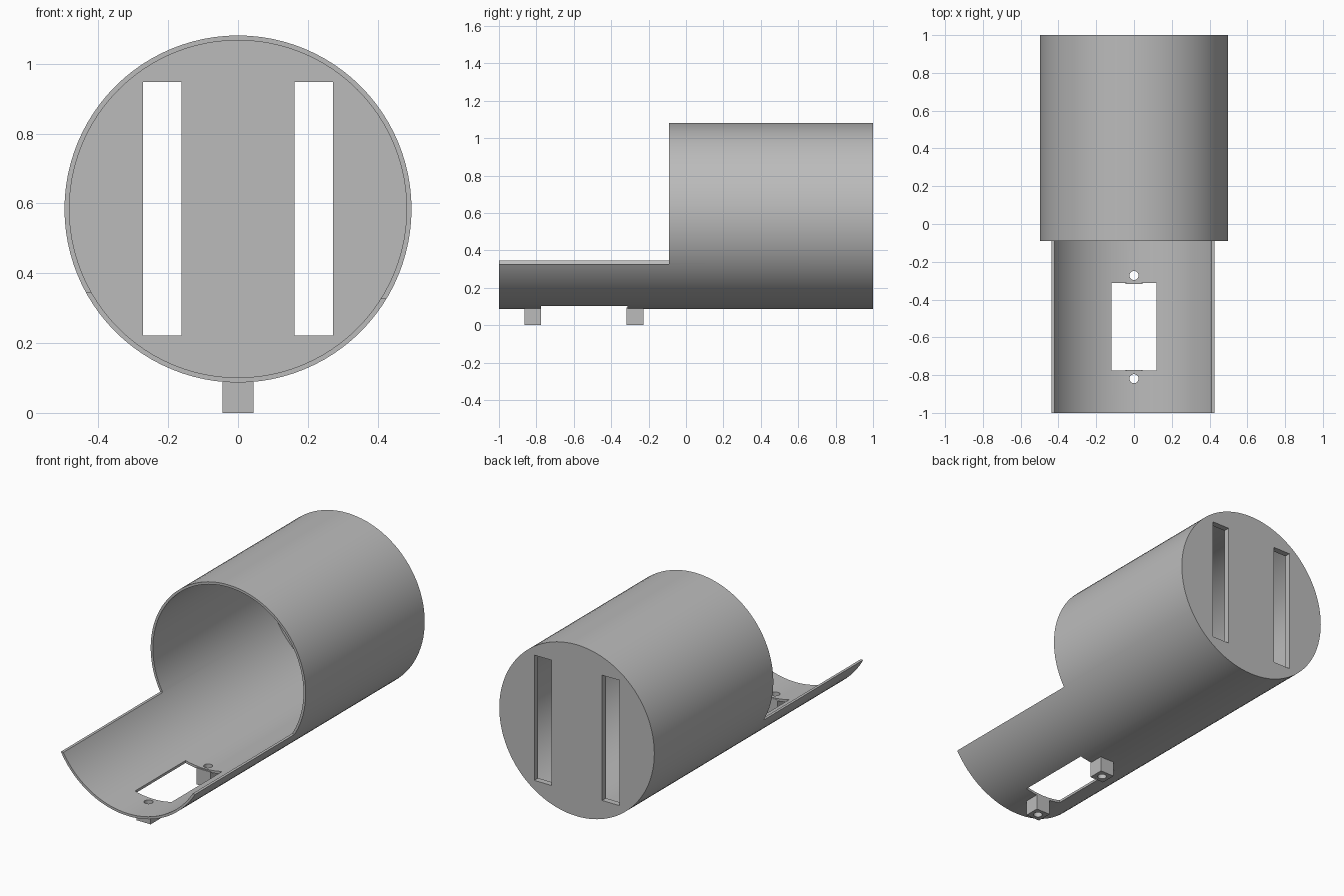
import bpy
import math

cube = bpy.data.objects.get("Cube")
if cube:
    bpy.data.objects.remove(cube, do_unlink=True)

AXIS_Z = 0.584
OUTER_R, INNER_R = 0.497, 0.483

grey = bpy.data.materials.new("plain grey")
grey.use_nodes = True
colour = (0.5, 0.5, 0.5, 1)
grey.diffuse_color = colour
grey.node_tree.nodes["Principled BSDF"].inputs["Base Color"].default_value = colour


def box(name, x0, x1, y0, y1, z0, z1):
    bpy.ops.mesh.primitive_cube_add(
        size=1, location=((x0 + x1) / 2, (y0 + y1) / 2, (z0 + z1) / 2))
    ob = bpy.context.object
    ob.name = name
    ob.scale = (x1 - x0, y1 - y0, z1 - z0)
    bpy.ops.object.transform_apply(location=True, rotation=True, scale=True)
    return ob


def lying_cylinder(name, radius, y0, y1):
    bpy.ops.mesh.primitive_cylinder_add(
        vertices=96, radius=radius, depth=y1 - y0,
        location=(0, (y0 + y1) / 2, AXIS_Z), rotation=(math.pi / 2, 0, 0))
    ob = bpy.context.object
    ob.name = name
    bpy.ops.object.transform_apply(location=True, rotation=True, scale=True)
    return ob


def hole_cutter(y):
    bpy.ops.mesh.primitive_cylinder_add(
        vertices=32, radius=0.024, depth=0.5, location=(0, y, 0.1))
    ob = bpy.context.object
    ob.name = "hole_cutter"
    return ob


def cut(target, cutter):
    cutter.hide_render = True
    mod = target.modifiers.new("cut", "BOOLEAN")
    mod.operation = "DIFFERENCE"
    mod.solver = "EXACT"
    mod.object = cutter
    bpy.context.view_layer.objects.active = target
    bpy.ops.object.modifier_apply(modifier=mod.name)
    bpy.data.objects.remove(cutter, do_unlink=True)


def finish(ob):
    ob.data.materials.clear()
    ob.data.materials.append(grey)
    bpy.ops.object.select_all(action="DESELECT")
    ob.select_set(True)
    bpy.context.view_layer.objects.active = ob
    bpy.ops.object.shade_smooth_by_angle(angle=math.radians(30))


# Hollow housing, closed at the back
housing = lying_cylinder("housing", OUTER_R, -1, 1)
cut(housing, lying_cylinder("bore_cutter", INNER_R, -1.2, 0.965))

# Open trough at the front, its two rims at slightly different heights
cut(housing, box("right_rim_cutter", -1, 0.2, -1.2, -0.09, 0.345, 1.5))
cut(housing, box("left_rim_cutter", 0, 1, -1.2, -0.09, 0.328, 1.5))

# Tall slots through the back wall
for side in (-1, 1):
    x = side * 0.2175
    cut(housing, box("slot_cutter", x - 0.055, x + 0.055, 0.8, 1.2, 0.222, 0.948))

# Rectangular window in the trough floor
cut(housing, box("window_cutter", -0.118, 0.118, -0.775, -0.312, -0.1, 0.3))

# Drilled mounting feet below the trough
for name, y in (("front_foot", -0.819), ("rear_foot", -0.273)):
    foot = box(name, -0.045, 0.045, y - 0.045, y + 0.045, 0, 0.095)
    cut(foot, hole_cutter(y))
    cut(housing, hole_cutter(y))
    finish(foot)

finish(housing)
